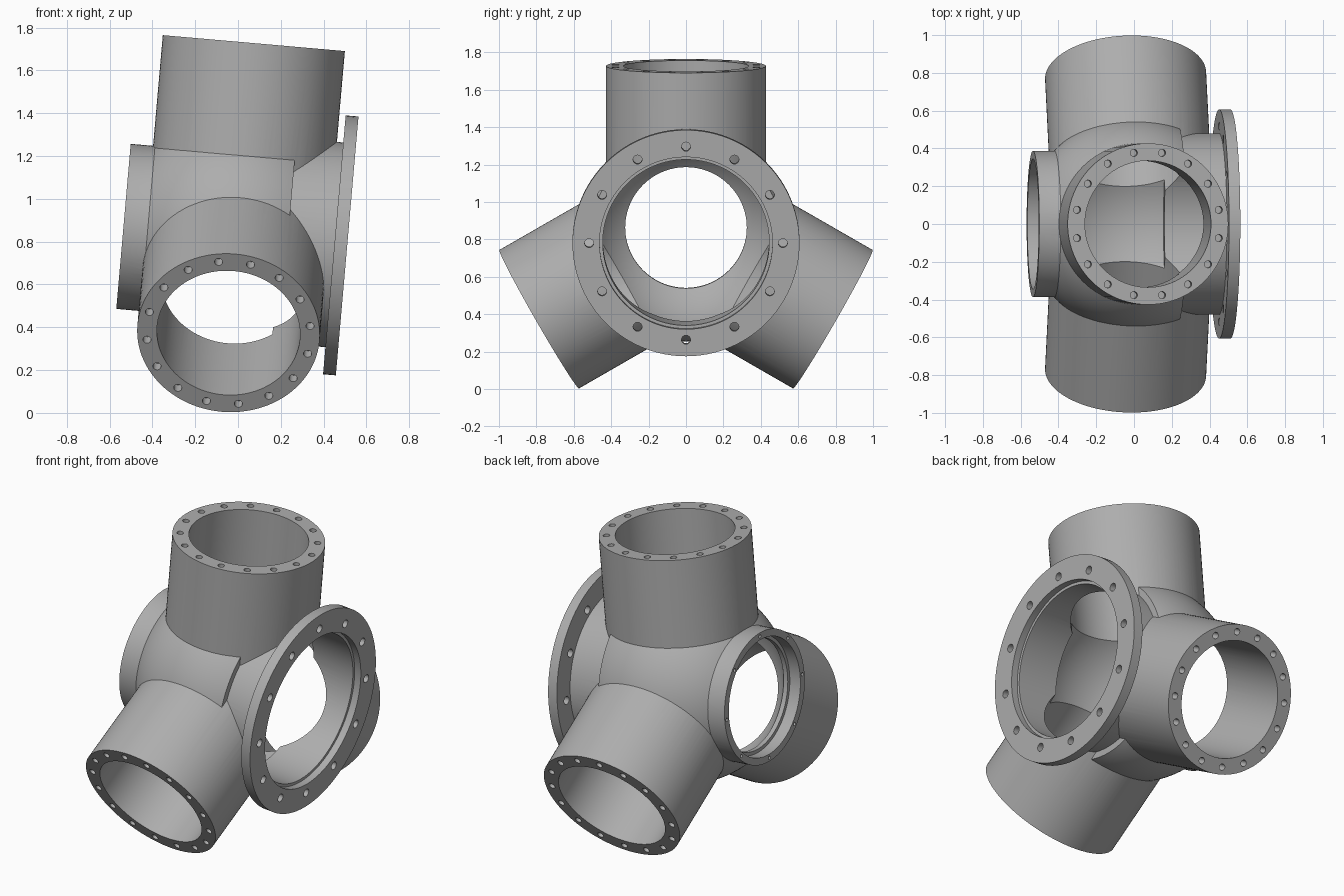
import bpy, bmesh
from math import sin, cos, pi, radians, sqrt, acos
from mathutils import Matrix, Vector

cube = bpy.data.objects.get("Cube")
if cube:
    bpy.data.objects.remove(cube)

SEG = 96
AXIS = Matrix.Rotation(pi / 2, 4, 'Y')           # lathe axis z -> rotor axis x
SOCKETS = [Matrix.Rotation(radians(120 * k), 4, 'X') for k in range(3)]

grey = bpy.data.materials.new("cast_grey")
grey.use_nodes = True
COLOUR = (0.42, 0.42, 0.42, 1)
grey.diffuse_color = COLOUR
grey.node_tree.nodes["Principled BSDF"].inputs["Base Color"].default_value = COLOUR


def add_object(name, bm):
    bmesh.ops.recalc_face_normals(bm, faces=bm.faces)
    mesh = bpy.data.meshes.new(name)
    bm.to_mesh(mesh)
    bm.free()
    mesh.materials.append(grey)
    obj = bpy.data.objects.new(name, mesh)
    bpy.context.collection.objects.link(obj)
    return obj


def lathe(name, profile, matrix):
    """Closed solid turned from (height, radius) points, flat at both ends."""
    bm = bmesh.new()
    rings = []
    for h, r in profile:
        rings.append([bm.verts.new(matrix @ Vector((r * cos(a), r * sin(a), h)))
                      for a in (2 * pi * i / SEG for i in range(SEG))])
    for low, high in zip(rings, rings[1:]):
        for i in range(SEG):
            j = (i + 1) % SEG
            bm.faces.new((low[i], low[j], high[j], high[i]))
    bm.faces.new(rings[0])
    bm.faces.new(rings[-1])
    return add_object(name, bm)


def ball(radius, start, end, steps=32):
    """Profile points of a sphere between two heights."""
    a, b = acos(start / radius), acos(end / radius)
    angles = [a + (b - a) * i / steps for i in range(steps + 1)]
    return [(radius * cos(t), radius * sin(t)) for t in angles]


def bolt_circle(bm, matrix, count, ring, hole, height, depth, offset=0.0):
    for i in range(count):
        a = 2 * pi * (i + offset) / count
        place = matrix @ Matrix.Translation((ring * cos(a), ring * sin(a), height))
        bmesh.ops.create_cone(bm, cap_ends=True, segments=16, radius1=hole,
                              radius2=hole, depth=depth, matrix=place)


# Spherical casing with rear ring, front neck and bolting flange
R_OUT, R_IN = 0.57, 0.54
shell = ([(-0.532, 0.387), (-0.421, 0.387)] + ball(R_OUT, -0.418, 0.238)
         + [(0.238, 0.48), (0.457, 0.48), (0.457, 0.607), (0.517, 0.607)])
hub = lathe("hub_casting", shell, AXIS)

# Hollow inside of the casing, stepped at both openings
cavity = lathe("cavity_cutter",
               [(-0.6, 0.345), (-0.46, 0.345), (-0.46, 0.325)]
               + ball(R_IN, -sqrt(R_IN ** 2 - 0.325 ** 2), 0.205)
               + [(0.205, 0.445), (0.475, 0.445), (0.475, 0.462), (0.6, 0.462)], AXIS)

# Three blade sockets and their bores
LENGTH = 0.906
sockets = [lathe("blade_socket", [(0.05, 0.427), (LENGTH, 0.427)], m) for m in SOCKETS]
bores = [lathe("bore_cutter", [(0.1, 0.335), (1.0, 0.335)], m) for m in SOCKETS]

# Bolt holes in the sockets, flange and rear ring
bm = bmesh.new()
for m in SOCKETS:
    bolt_circle(bm, m, 16, 0.384, 0.019, LENGTH, 0.12, 0.5)
bolt_circle(bm, AXIS, 12, 0.518, 0.024, 0.487, 0.1)
bolt_circle(bm, AXIS, 8, 0.366, 0.01, -0.532, 0.08)
holes = add_object("bolt_hole_cutter", bm)

# Join the solids, then cut
steps = ([(o, 'UNION') for o in sockets]
         + [(o, 'DIFFERENCE') for o in [cavity] + bores + [holes]])
for tool, operation in steps:
    tool.hide_render = True
    mod = hub.modifiers.new(tool.name, 'BOOLEAN')
    mod.operation, mod.object, mod.solver = operation, tool, 'EXACT'

graph = bpy.context.evaluated_depsgraph_get()
result = bpy.data.meshes.new_from_object(hub.evaluated_get(graph))
hub.modifiers.clear()
hub.data = result
for tool, _ in steps:
    bpy.data.objects.remove(tool)

# Tilt the rotor axis and set the casting on the ground
hub.data.transform(Matrix.Translation((-0.005, 0, 0.825)) @ Matrix.Rotation(radians(5), 4, 'Y'))
hub.data.materials.clear()
hub.data.materials.append(grey)
for face in hub.data.polygons:
    face.material_index = 0

bpy.ops.object.select_all(action='DESELECT')
hub.select_set(True)
bpy.context.view_layer.objects.active = hub
bpy.ops.object.shade_smooth_by_angle(angle=radians(25))
